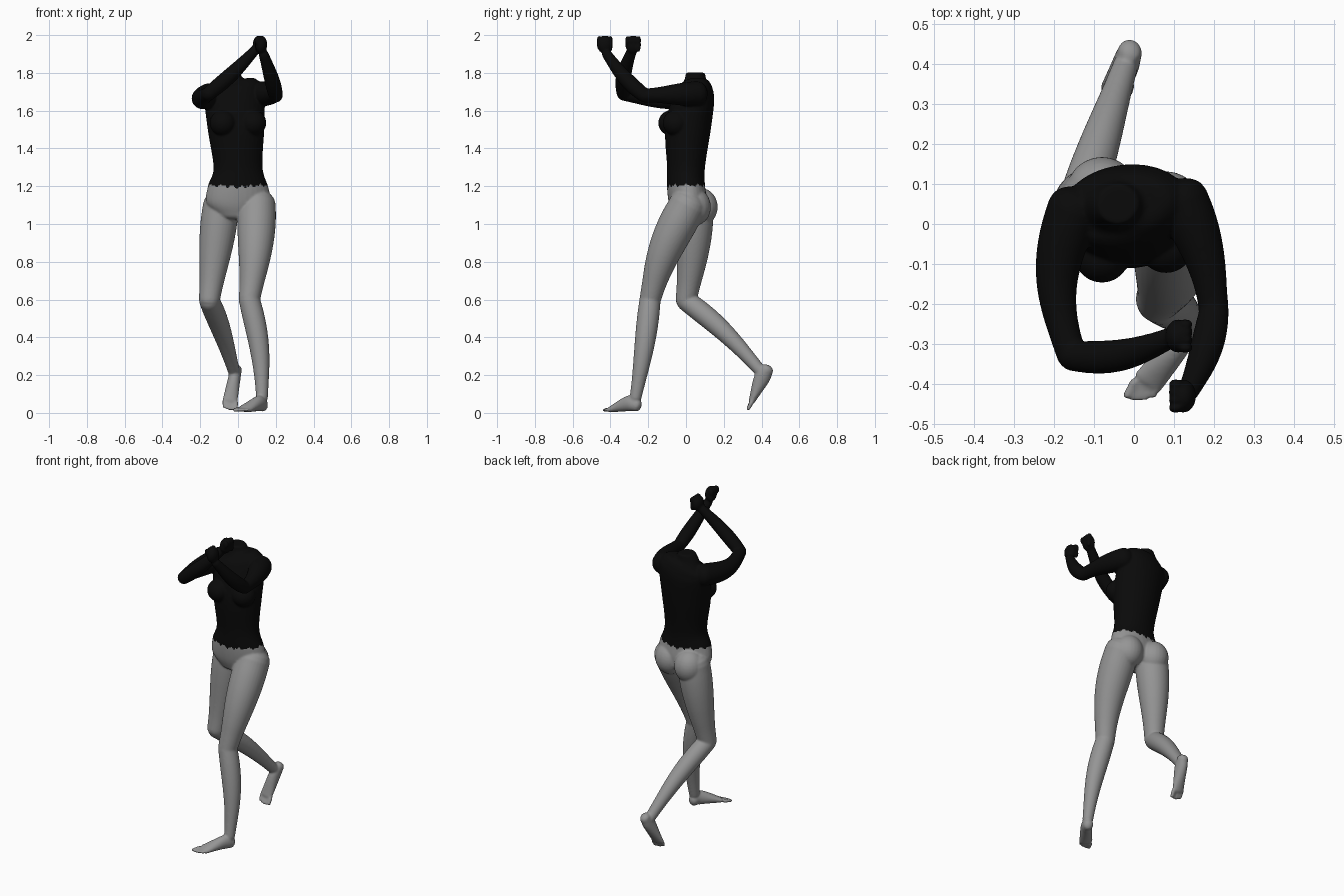
import bpy, bmesh, math
from mathutils import Vector, Matrix

cube = bpy.data.objects.get("Cube")
if cube:
    bpy.data.objects.remove(cube, do_unlink=True)


def material(name, value):
    m = bpy.data.materials.new(name)
    m.use_nodes = True
    colour = (value, value, value, 1)
    m.diffuse_color = colour
    m.node_tree.nodes["Principled BSDF"].inputs["Base Color"].default_value = colour
    return m


black = material("black cloth", 0.003)
grey = material("grey skin", 0.3)
bm = bmesh.new()
SIDES, STEPS = 32, 6


def spline(points):
    """Smooth curve through stations of x, y, z, half width, half depth."""
    p = [Vector(q) for q in points]
    p = [p[0] * 2 - p[1]] + p + [p[-1] * 2 - p[-2]]
    out = []
    for before, start, end, after in zip(p, p[1:], p[2:], p[3:]):
        leave, arrive = (end - before) / 2, (after - start) / 2
        for i in range(STEPS):
            t = i / STEPS
            ease = t * t * (3 - 2 * t)
            out.append(start.lerp(end, ease) + leave * t * (1 - t) ** 2 - arrive * t * t * (1 - t))
    return out + [p[-2]]


def loft(points, side, bottom=0.8, top=0.8):
    """Closed elliptical tube with rounded ends along the stations."""
    path = spline(points)
    pos = [q.to_3d() for q in path]
    rings = []
    for i, q in enumerate(path):
        along = (pos[min(i + 1, len(pos) - 1)] - pos[max(i - 1, 0)]).normalized()
        across = Vector(side)
        across = (across - along * across.dot(along)).normalized()
        rings.append((pos[i], along, across, along.cross(across), q[3], q[4]))

    def cap(ring, sign, roundness):
        centre, along, across, depth, a, b = ring
        result = []
        for t in (0.4, 0.7, 0.9, 0.98):
            shift = along * sign * min(a, b) * t * roundness
            shrink = math.sqrt(1 - t * t)
            result.append((centre + shift, along, across, depth, a * shrink, b * shrink))
        return result

    rings = cap(rings[0], -1, bottom)[::-1] + rings + cap(rings[-1], 1, top)
    loops = []
    for centre, along, across, depth, a, b in rings:
        turns = [math.tau * k / SIDES for k in range(SIDES)]
        loops.append([bm.verts.new(centre + across * a * math.cos(u) + depth * b * math.sin(u))
                      for u in turns])
    faces = [bm.faces.new(loops[0]), bm.faces.new(loops[-1][::-1])]
    for low, high in zip(loops, loops[1:]):
        for k in range(SIDES):
            n = (k + 1) % SIDES
            faces.append(bm.faces.new((low[k], high[k], high[n], low[n])))
    bmesh.ops.recalc_face_normals(bm, faces=faces)


def limb(start, end, start_radius, end_radius, belly=0.0, bow=(0, 0, 0)):
    """Tapered round limb; belly swells the middle and bow bends it."""
    start, end, bow = Vector(start), Vector(end), Vector(bow)
    stations = []
    for i in range(STEPS + 1):
        t = i / STEPS
        arch = math.sin(math.pi * t)
        ease = t * t * (3 - 2 * t)
        radius = start_radius + (end_radius - start_radius) * ease + belly * arch
        stations.append((*(start.lerp(end, t) + bow * arch), radius, radius))
    loft(stations, (end - start).orthogonal())


def ball(centre, size):
    bmesh.ops.create_uvsphere(bm, u_segments=24, v_segments=16, radius=1,
                              matrix=Matrix.Translation(centre) @ Matrix.Diagonal((*size, 1)))


def foot(heel, instep, sole, across, forward):
    """Foot from the heel to the sole pad, with five toes; the big toe comes first."""
    sole, across, forward = Vector(sole), Vector(across), Vector(forward)
    loft([(*heel, 0.03, 0.034), (*instep, 0.033, 0.042), (*sole, 0.04, 0.016)], across, top=0.6)
    for i in range(5):
        spread = i / 2 - 1
        base = sole + across * spread
        reach = forward * (1.25 - spread * spread / 4)
        radius = 0.009 if i else 0.012
        limb(base, base + reach, radius, radius * 0.85)


def fist(centre, way):
    """Hand with curled fingers and thumb on the side given by way."""
    centre = Vector(centre)
    ball(centre, (0.032, 0.042, 0.048))
    for i in range(4):
        finger = Vector((way * 0.018, (i - 1.5) * 0.02, 0.022))
        ball(centre + finger, (0.019, 0.012, 0.025))
    thumb = Vector((way * 0.022, 0.028, -0.012))
    ball(centre + thumb, (0.012, 0.013, 0.03))


# Torso, from the pelvis to the cut neck
loft([(0, 0.02, 1.06, 0.13, 0.09), (0, 0.01, 1.12, 0.17, 0.1), (0, 0, 1.2, 0.16, 0.1),
      (0, 0, 1.3, 0.13, 0.1), (-0.01, 0.01, 1.5, 0.15, 0.12), (-0.02, 0.04, 1.66, 0.16, 0.11),
      (-0.03, 0.05, 1.72, 0.15, 0.09), (-0.04, 0.05, 1.76, 0.08, 0.06),
      (-0.04, 0.05, 1.8, 0.05, 0.05)], side=(1, 0.1, 0), bottom=0.4, top=0.03)

# Chest and buttocks, turned slightly about the spine
for turn in (-1, 1):
    ball((turn * 0.08, -0.065 + turn * 0.012, 1.535), (0.07, 0.07, 0.068))
    ball((turn * 0.08, 0.06 - turn * 0.018, 1.09), (0.09, 0.09, 0.1))

# Left arm
elbow, wrist = (0.2, -0.22, 1.68), (0.135, -0.42, 1.9)
limb((0.12, 0.06, 1.69), elbow, 0.066, 0.037, bow=(0.015, 0, 0))
limb(elbow, wrist, 0.037, 0.026, 0.008, bow=(0.01, 0, -0.02))
fist((0.123, -0.43, 1.95), -1)

# Right arm
elbow, wrist = (-0.155, -0.33, 1.69), (0.09, -0.285, 1.92)
limb((-0.15, 0.04, 1.68), elbow, 0.066, 0.037, bow=(-0.04, 0, -0.02))
limb(elbow, wrist, 0.037, 0.026, 0.008, bow=(0, -0.02, -0.01))
fist((0.11, -0.28, 1.95), 1)

# Left leg, forward and bearing the weight
knee, ankle = (0.06, -0.19, 0.6), (0.127, -0.267, 0.08)
limb((0.1, 0.01, 1.1), knee, 0.1, 0.056, 0.01, bow=(0.01, -0.025, 0))
limb(knee, ankle, 0.056, 0.031, 0.008, bow=(0.02, 0.006, 0))
foot(heel=(0.13, -0.26, 0.04), instep=(0.11, -0.3, 0.05), sole=(0.035, -0.395, 0.02),
     across=(0.033, 0, 0), forward=(-0.02, -0.034, -0.005))

# Right leg, bent and trailing
knee, ankle = (-0.152, 0, 0.595), (-0.02, 0.4, 0.215)
limb((-0.09, 0.05, 1.1), knee, 0.095, 0.055, 0.01, bow=(0, 0.01, 0))
limb(knee, ankle, 0.054, 0.031, 0.008, bow=(0, 0, 0.025))
foot(heel=(-0.01, 0.43, 0.23), instep=(-0.02, 0.4, 0.18), sole=(-0.043, 0.347, 0.06),
     across=(-0.032, 0, 0.005), forward=(0, -0.017, -0.033))

# Blend all parts into one skin
mesh = bpy.data.meshes.new("body_form")
bm.to_mesh(mesh)
bm.free()
form = bpy.data.objects.new("body_form", mesh)
bpy.context.collection.objects.link(form)
remesh = form.modifiers.new("blend", "REMESH")
remesh.mode = "VOXEL"
remesh.voxel_size = 0.006
smooth = form.modifiers.new("soften", "SMOOTH")
smooth.factor = 0.5
smooth.iterations = 5
bpy.context.view_layer.update()
skin = bpy.data.meshes.new_from_object(form.evaluated_get(bpy.context.evaluated_depsgraph_get()))
bpy.data.objects.remove(form, do_unlink=True)


def is_clothed(point):
    """Ragged waist line."""
    turn = math.atan2(point.y, point.x)
    wave = abs(turn * 4.3 % 2 - 1) + 0.6 * abs(turn * 9.1 % 2 - 1)
    return point.z > 1.185 + 0.012 * wave + 0.01 * abs(math.cos(turn))


# Split at the waist line into the clothed top and the bare legs
for name, colour, clothed in (("clothed_torso_and_arms", black, True),
                              ("bare_hips_and_legs", grey, False)):
    part = bmesh.new()
    part.from_mesh(skin)
    extra = [f for f in part.faces if is_clothed(f.calc_center_median()) != clothed]
    bmesh.ops.delete(part, geom=extra, context="FACES")
    for f in part.faces:
        f.smooth = True
    shape = bpy.data.meshes.new(name)
    part.to_mesh(shape)
    part.free()
    shape.materials.append(colour)
    bpy.context.collection.objects.link(bpy.data.objects.new(name, shape))
bpy.data.meshes.remove(skin)
